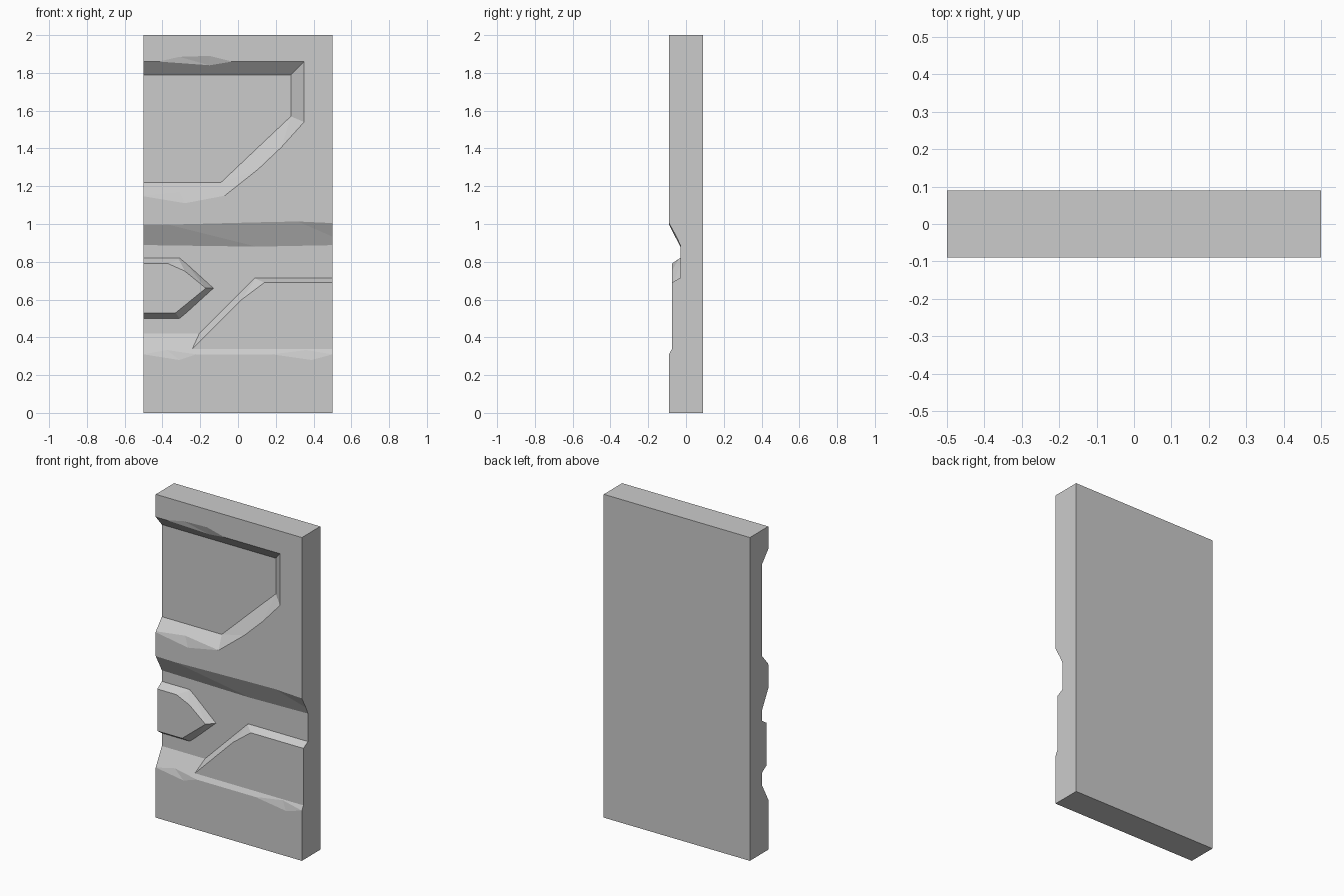
import bpy, bmesh
from mathutils import Vector

if "Cube" in bpy.data.objects:
    bpy.data.objects.remove(bpy.data.objects["Cube"])

FRONT, FLOOR, PANEL = -0.09, -0.03, -0.075   # depth levels along y

stone = bpy.data.materials.new("grey_stone")
stone.use_nodes = True
grey = (0.6, 0.6, 0.6, 1)
stone.diffuse_color = grey
stone.node_tree.nodes["Principled BSDF"].inputs["Base Color"].default_value = grey


def make_object(name, bm):
    bmesh.ops.recalc_face_normals(bm, faces=bm.faces)
    mesh = bpy.data.meshes.new(name)
    bm.to_mesh(mesh)
    bm.free()
    mesh.materials.append(stone)
    obj = bpy.data.objects.new(name, mesh)
    bpy.context.collection.objects.link(obj)
    return obj


def loft(name, near, far, y_near, y_far, start, end):
    """Tapered prism between two x-z outlines, extended along its own slope."""
    bm = bmesh.new()
    rings = []
    for t in (start, end):
        ring = []
        for a, b in zip(near, far):
            p = Vector((a[0], y_near, a[1])).lerp(Vector((b[0], y_far, b[1])), t)
            ring.append(bm.verts.new(p))
        rings.append(ring)
        bm.faces.new(ring)
    n = len(near)
    for i in range(n):
        j = (i + 1) % n
        bm.faces.new((rings[0][i], rings[0][j], rings[1][j], rings[1][i]))
    bmesh.ops.triangulate(bm, faces=bm.faces)
    return make_object(name, bm)


def chip(name, points):
    """Hull through surface points, open towards the front."""
    bm = bmesh.new()
    for x, z, y in points:
        bm.verts.new((x, y, z))
        bm.verts.new((x, -0.2, z))
    bmesh.ops.convex_hull(bm, input=bm.verts)
    return make_object(name, bm)


def subtract(obj, cutters):
    for cutter in cutters:
        cutter.hide_render = True
        mod = obj.modifiers.new("cut", 'BOOLEAN')
        mod.operation = 'DIFFERENCE'
        mod.solver = 'EXACT'
        mod.object = cutter
    bpy.context.view_layer.update()
    graph = bpy.context.evaluated_depsgraph_get()
    mesh = bpy.data.meshes.new_from_object(obj.evaluated_get(graph))
    obj.modifiers.clear()
    obj.data = mesh
    for cutter in cutters:
        bpy.data.objects.remove(cutter)


# Slab
bm = bmesh.new()
bmesh.ops.create_cube(bm, size=1)
for v in bm.verts:
    v.co = (v.co.x, v.co.y * 0.18, v.co.z * 2 + 1)
slab = make_object("wall_slab", bm)

# Upper recess, open on the right edge of the slab
upper = loft("upper_recess",
             [(-.6, 1.86), (.35, 1.86), (.35, 1.54), (.17, 1.35), (-.07, 1.15), (-.6, 1.15)],
             [(-.6, 1.79), (.28, 1.79), (.28, 1.57), (.10, 1.40), (-.09, 1.22), (-.6, 1.22)],
             FRONT, FLOOR, -0.5, 1)

# Lower recess across the full width
lower = loft("lower_recess",
             [(-.6, 1.0), (.15, 1.01), (.6, 1.0), (.6, .31), (-.6, .31)],
             [(-.6, .89), (.10, .88), (.6, .89), (.6, .42), (-.6, .42)],
             FRONT, FLOOR, -0.5, 1)

# Raised panels left standing inside the lower recess
pointed = loft("pointed_panel",
               [(-.7, .79), (-.33, .79), (-.17, .66), (-.33, .53), (-.7, .53)],
               [(-.7, .82), (-.31, .82), (-.13, .66), (-.31, .50), (-.7, .50)],
               PANEL, FLOOR, 0, 1.3)
slanted = loft("slanted_panel",
               [(.7, .69), (.11, .69), (-.38, .20), (.7, .20)],
               [(.7, .715), (.09, .715), (-.425, .20), (.7, .20)],
               PANEL, FLOOR, 0, 1.3)
subtract(lower, [pointed, slanted])
subtract(slab, [upper, lower])

# Worn chips along the edges
chips = [
    chip("top_chip", [(-.42, 1.86, FRONT), (-.31, 1.885, FRONT), (-.15, 1.89, FRONT),
                      (-.03, 1.86, FRONT), (-.15, 1.84, -.073)]),
    chip("middle_chip", [(-.52, 1.15, FRONT), (-.28, 1.11, FRONT), (-.07, 1.15, FRONT),
                         (-.31, 1.17, -.073)]),
    chip("lower_chip_right", [(-.5, .31, FRONT), (-.31, .28, FRONT), (-.22, .31, FRONT),
                              (-.38, .335, -.077)]),
    chip("lower_chip_left", [(.18, .31, FRONT), (.39, .28, FRONT), (.5, .31, FRONT),
                             (.36, .335, -.077)]),
    chip("pointed_panel_chip", [(-.37, .79, PANEL), (-.28, .75, PANEL), (-.31, .815, -.037)]),
    chip("slanted_panel_chip", [(.14, .69, PANEL), (.02, .60, PANEL), (.09, .712, -.035)]),
]
subtract(slab, chips)
